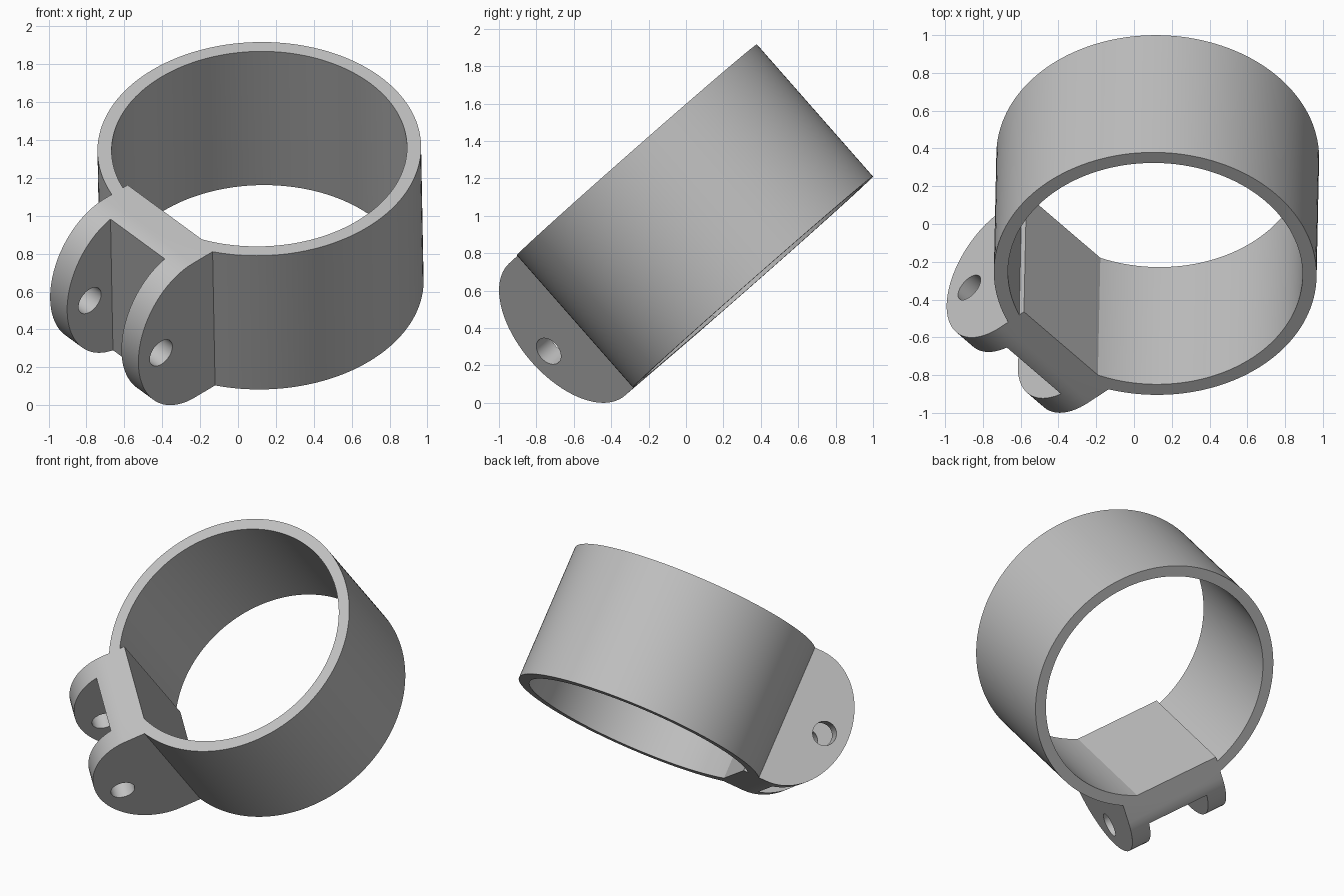
import bpy, bmesh, math
from mathutils import Matrix, Vector

if "Cube" in bpy.data.objects:
    bpy.data.objects.remove(bpy.data.objects["Cube"], do_unlink=True)

# Clamp dimensions; local axes: X outward through the hinge, Y along the pin, Z along the ring
HALF = 0.47
OUTER, INNER = 0.8545, 0.78
PIN_MIN, PIN_MAX, EAR = -0.254, 0.448, 0.135
FLAT, BLOCK_FRONT = 0.704, 0.945

grey = bpy.data.materials.new("plain grey")
grey.use_nodes = True
grey.diffuse_color = (0.53, 0.53, 0.53, 1)
grey.node_tree.nodes["Principled BSDF"].inputs["Base Color"].default_value = (0.53, 0.53, 0.53, 1)


def ellipse(cx, cy, rx, ry, count, start=0.0, sweep=2 * math.pi, closed=True):
    steps = count if closed else count - 1
    return [(cx + rx * math.cos(start + sweep * i / steps),
             cy + ry * math.sin(start + sweep * i / steps)) for i in range(count)]


def prism(name, outline, low, high, along_pin=False):
    """Extrude an outline along Z, or along Y when it is drawn in XZ."""
    bm = bmesh.new()
    verts = [bm.verts.new((p, low, q) if along_pin else (p, q, low)) for p, q in outline]
    face = bm.faces.new(verts)
    moved = bmesh.ops.extrude_face_region(bm, geom=[face])["geom"]
    shift = Vector((0, high - low, 0)) if along_pin else Vector((0, 0, high - low))
    bmesh.ops.translate(bm, vec=shift, verts=[v for v in moved if isinstance(v, bmesh.types.BMVert)])
    bmesh.ops.recalc_face_normals(bm, faces=bm.faces)
    mesh = bpy.data.meshes.new(name)
    bm.to_mesh(mesh)
    bm.free()
    mesh.materials.append(grey)
    obj = bpy.data.objects.new(name, mesh)
    bpy.context.collection.objects.link(obj)
    return obj


def select(obj):
    bpy.ops.object.select_all(action='DESELECT')
    obj.select_set(True)
    bpy.context.view_layer.objects.active = obj


def combine(target, tool, operation):
    mod = target.modifiers.new(operation.lower(), 'BOOLEAN')
    mod.operation, mod.solver, mod.object = operation, 'EXACT', tool
    select(target)
    bpy.ops.object.modifier_apply(modifier=mod.name)
    bpy.data.objects.remove(tool, do_unlink=True)


# Ring band
clamp = prism("clamp_ring", ellipse(0, 0, OUTER, OUTER, 144), -HALF, HALF)
combine(clamp, prism("bore", ellipse(0, 0, INNER, INNER, 144), -1, 1), 'DIFFERENCE')

# Hinge block with a rounded end, slotted into two ears
profile = [(FLAT, -HALF)] + ellipse(0.87, 0, 0.39, HALF, 41, -math.pi / 2, math.pi, False) + [(FLAT, HALF)]
hinge = prism("hinge", profile, PIN_MIN, PIN_MAX, along_pin=True)
slot = [(BLOCK_FRONT, -1), (2, -1), (2, 1), (BLOCK_FRONT, 1)]
combine(hinge, prism("slot", slot, PIN_MIN + EAR, PIN_MAX - EAR, along_pin=True), 'DIFFERENCE')

# Pin hole through both ears
pin = prism("pin_hole", ellipse(1.1, -0.02, 0.08, 0.08, 40), -1, 1, along_pin=True)
combine(hinge, pin, 'DIFFERENCE')
combine(clamp, hinge, 'UNION')

# Tilt the clamp into its resting pose
axis = Vector((-0.014, -0.66, 0.751)).normalized()
side = Vector((1, 0, 0))
side = (side - axis * side.dot(axis)).normalized()
back = axis.cross(side)
turn = math.atan2(-0.664, -0.748)
outward = side * math.cos(turn) + back * math.sin(turn)
pose = Matrix((outward, axis.cross(outward), axis)).transposed().to_4x4()
# The pin runs towards the right front, at right angles to the outward direction
clamp.data.transform(Matrix.Translation((0.119, 0.0475, 1.0)) @ pose)

select(clamp)
bpy.ops.object.shade_smooth_by_angle(angle=math.radians(25))
